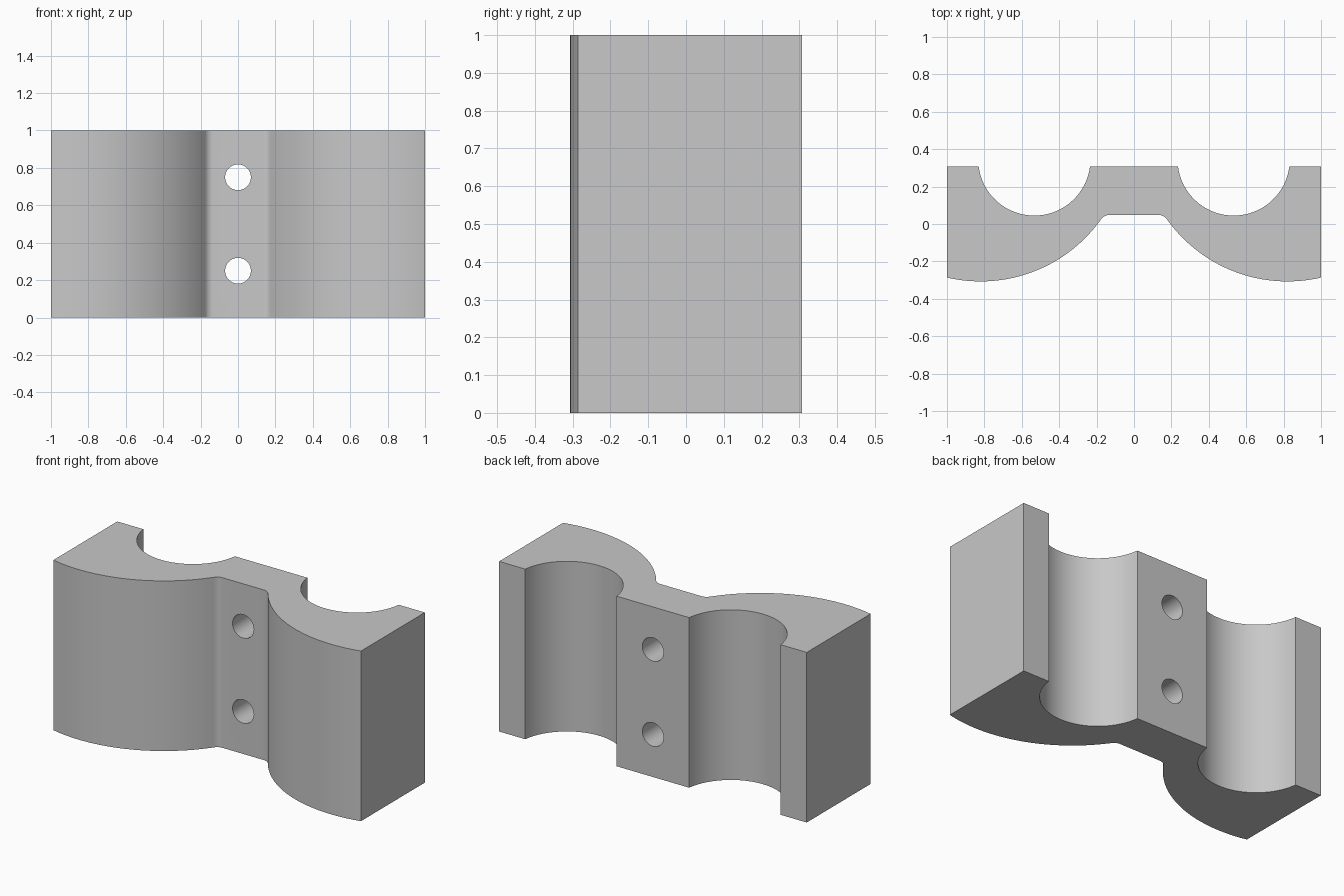
import bpy, bmesh
from math import sin, cos, atan2, asin, acos, pi, hypot, sqrt, radians

if "Cube" in bpy.data.objects:
    bpy.data.objects.remove(bpy.data.objects["Cube"])

BACK = 0.307            # half depth
WEB = 0.048             # front face of the middle web
HEIGHT = 1.0
BORE = (0.533, 0.345, 0.3)      # centre x, centre y, radius
OUTER = (0.82, 0.483, 0.79)
FILLET_R = 0.05

grey = bpy.data.materials.new("light grey")
grey.use_nodes = True
colour = (0.58, 0.58, 0.58, 1)
grey.diffuse_color = colour
grey.node_tree.nodes["Principled BSDF"].inputs["Base Color"].default_value = colour


def arc(cx, cy, r, start, end, steps):
    return [(cx + r * cos(start + (end - start) * i / steps),
             cy + r * sin(start + (end - start) * i / steps)) for i in range(steps + 1)]


# Half outline on +x, from the web front round to the back
ox, oy, o_r = OUTER
fy = WEB - FILLET_R
fx = ox - sqrt((o_r + FILLET_R) ** 2 - (oy - fy) ** 2)
toward = atan2(oy - fy, ox - fx)
fillet = arc(fx, fy, FILLET_R, pi / 2, toward, 8)
outer = arc(ox, oy, o_r, toward + pi, 2 * pi - acos((1 - ox) / o_r), 48)
bx, by, b_r = BORE
dip = asin((by - BACK) / b_r)
bore = arc(bx, by, b_r, -dip, dip - pi, 48)
half = fillet + outer[1:] + [(1, BACK)] + bore
outline = half + [(-x, y) for x, y in reversed(half)]

# Extruded clamp body
bm = bmesh.new()
base = bm.faces.new([bm.verts.new((x, y, 0)) for x, y in outline])
top = bmesh.ops.extrude_face_region(bm, geom=[base])
bmesh.ops.translate(bm, vec=(0, 0, HEIGHT),
                    verts=[v for v in top["geom"] if isinstance(v, bmesh.types.BMVert)])
bmesh.ops.recalc_face_normals(bm, faces=bm.faces)
mesh = bpy.data.meshes.new("clamp_body")
bm.to_mesh(mesh)
bm.free()
mesh.materials.append(grey)
body = bpy.data.objects.new("clamp_body", mesh)
bpy.context.collection.objects.link(body)

# Two bolt holes through the web
for z in (0.25, 0.75):
    bpy.ops.mesh.primitive_cylinder_add(vertices=48, radius=0.069, depth=1,
                                        location=(0, 0.15, z), rotation=(pi / 2, 0, 0))
    cutter = bpy.context.object
    cutter.name = "bolt_hole_cutter"
    cutter.hide_render = True
    cutter.data.materials.append(grey)
    cut = body.modifiers.new("bolt_hole", "BOOLEAN")
    cut.operation = "DIFFERENCE"
    cut.solver = "EXACT"
    cut.object = cutter
    bpy.context.view_layer.objects.active = body
    bpy.ops.object.modifier_apply(modifier=cut.name)
    bpy.data.objects.remove(cutter)

bpy.ops.object.select_all(action="DESELECT")
body.select_set(True)
bpy.context.view_layer.objects.active = body
bpy.ops.object.shade_smooth_by_angle(angle=radians(30))
